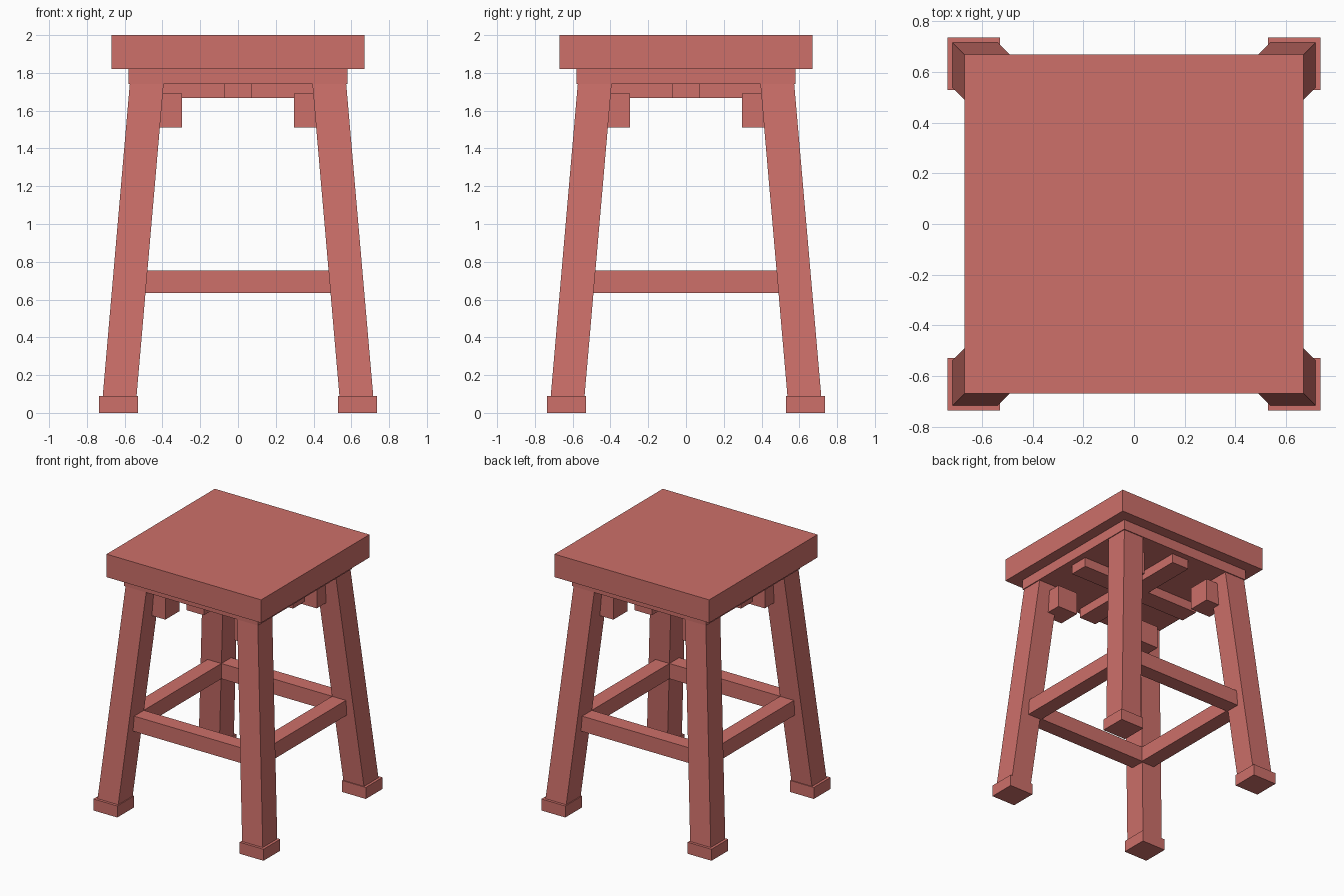
import bpy, bmesh

if "Cube" in bpy.data.objects:
    bpy.data.objects.remove(bpy.data.objects["Cube"])

# Single painted wood colour
mat = bpy.data.materials.new("red wood")
mat.diffuse_color = (0.61, 0.16, 0.143, 1)
mat.use_nodes = True
mat.node_tree.nodes["Principled BSDF"].inputs["Base Color"].default_value = mat.diffuse_color


def prism(name, bottom, top):
    """Box whose bottom and top are (x0, x1, y0, y1, z) rectangles."""
    bm = bmesh.new()
    rings = []
    for x0, x1, y0, y1, z in (bottom, top):
        rings.append([bm.verts.new(p) for p in
                      ((x0, y0, z), (x1, y0, z), (x1, y1, z), (x0, y1, z))])
    lo, hi = rings
    bm.faces.new(lo[::-1])
    bm.faces.new(hi)
    for i in range(4):
        j = (i + 1) % 4
        bm.faces.new((lo[i], lo[j], hi[j], hi[i]))
    bmesh.ops.recalc_face_normals(bm, faces=bm.faces)
    me = bpy.data.meshes.new(name)
    bm.to_mesh(me)
    bm.free()
    me.materials.append(mat)
    ob = bpy.data.objects.new(name, me)
    bpy.context.collection.objects.link(ob)
    return ob


def box(name, x0, x1, y0, y1, z0, z1):
    return prism(name, (x0, x1, y0, y1, z0), (x0, x1, y0, y1, z1))


def span(sign, a, b):
    return tuple(sorted((sign * a, sign * b)))


# Seat and the plate under it
box("seat", -0.67, 0.67, -0.67, 0.67, 1.82, 2.0)
box("seat_plate", -0.58, 0.58, -0.58, 0.58, 1.74, 1.82)

# Crossed braces under the plate
box("brace_sideways", -0.53, 0.53, -0.075, 0.075, 1.667, 1.74)
box("brace_lengthways", -0.075, 0.075, -0.53, 0.53, 1.667, 1.74)

# Splayed legs, feet and corner blocks
for sy, fb in ((-1, "front"), (1, "back")):
    for sx, lr in ((-1, "left"), (1, "right")):
        tag = f"{fb}_{lr}"
        prism(f"{tag}_leg",
              span(sx, 0.537, 0.716) + span(sy, 0.537, 0.716) + (0.09,),
              span(sx, 0.394, 0.573) + span(sy, 0.394, 0.573) + (1.74,))
        box(f"{tag}_foot", *span(sx, 0.53, 0.737), *span(sy, 0.53, 0.737), 0, 0.09)
        box(f"{tag}_corner_block", *span(sx, 0.297, 0.475),
            *span(sy, 0.297, 0.475), 1.512, 1.69)

# Foot rails between the legs
for s, fb, lr in ((-1, "front", "left"), (1, "back", "right")):
    box(f"{fb}_rail", -0.55, 0.55, *span(s, 0.48, 0.60), 0.635, 0.755)
    box(f"{lr}_rail", *span(s, 0.48, 0.60), -0.55, 0.55, 0.635, 0.755)
